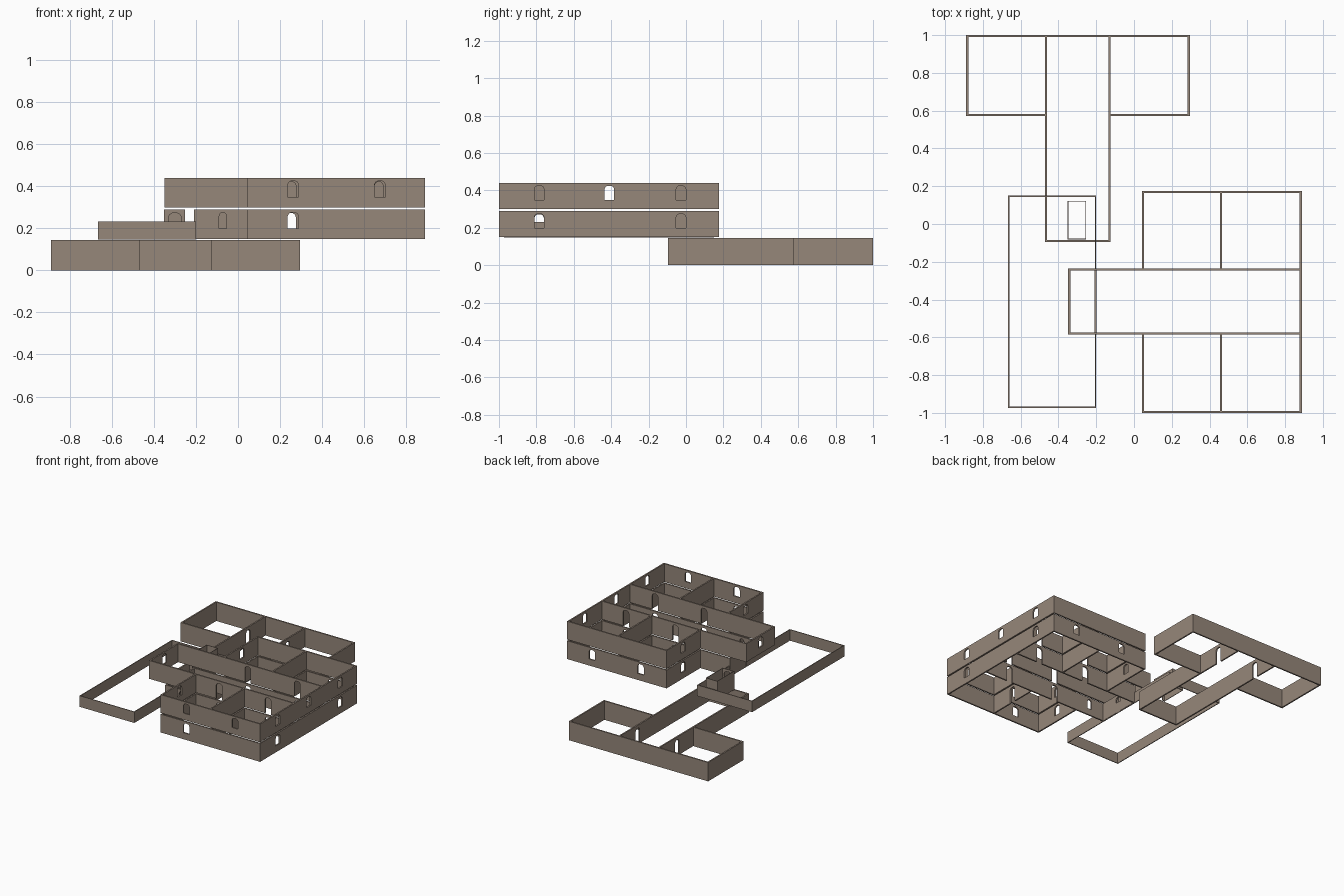
import bpy, bmesh

if "Cube" in bpy.data.objects:
    bpy.data.objects.remove(bpy.data.objects["Cube"])

plaster = bpy.data.materials.new("brown_grey_wall")
plaster.diffuse_color = (0.305, 0.242, 0.195, 1)
plaster.use_nodes = True
plaster.node_tree.nodes["Principled BSDF"].inputs["Base Color"].default_value = plaster.diffuse_color


def opening(c, w, lo, hi):
    """Outline of an arched opening, from bottom left over the top to bottom right."""
    h = w / 2
    r = 0.018
    return [(c - h, lo), (c - h, hi - r), (c - h * 0.8, hi - r * 0.35), (c - h * 0.4, hi),
            (c + h * 0.4, hi), (c + h * 0.8, hi - r * 0.35), (c + h, hi - r), (c + h, lo)]


def wall(bm, axis, at, a, b, z, height, t=0.011, windows=(), doors=()):
    """Wall running along axis from a to b; windows are holes, doors are notches from the floor."""
    a, b = a - t / 2, b + t / 2
    outer = [(a, 0)]
    for c, w, hi in sorted(doors):
        outer += opening(c, w, 0, hi)
    outer += [(b, 0), (b, height), (a, height)]
    loops = [outer] + [opening(*w) for w in windows]

    def place(p):
        u, v = p
        return (u, at - t / 2, z + v) if axis == 'x' else (at - t / 2, u, z + v)

    part = bmesh.new()
    edges = []
    for loop in loops:
        vs = [part.verts.new(place(p)) for p in loop]
        edges += [part.edges.new((vs[i], vs[(i + 1) % len(vs)])) for i in range(len(vs))]
    bmesh.ops.triangle_fill(part, edges=edges, use_beauty=True)
    ext = bmesh.ops.extrude_face_region(part, geom=part.faces[:], use_keep_orig=True)
    moved = [g for g in ext['geom'] if isinstance(g, bmesh.types.BMVert)]
    bmesh.ops.translate(part, verts=moved, vec=(0, t, 0) if axis == 'x' else (t, 0, 0))
    bmesh.ops.recalc_face_normals(part, faces=part.faces[:])
    mesh = bpy.data.meshes.new("part")
    part.to_mesh(mesh)
    part.free()
    bm.from_mesh(mesh)
    bpy.data.meshes.remove(mesh)


def finish(bm, name):
    mesh = bpy.data.meshes.new(name)
    bm.to_mesh(mesh)
    bm.free()
    mesh.materials.append(plaster)
    bpy.context.collection.objects.link(bpy.data.objects.new(name, mesh))


def win(*centres, w=0.052):
    return [(c, w, 0.05, 0.125) for c in centres]


def door(*centres):
    return [(c, 0.05, 0.122) for c in centres]


# Lower T-shaped wing
bm = bmesh.new()
H = 0.145
wall(bm, 'x', 0.995, -0.883, 0.29, 0, H)
wall(bm, 'x', 0.578, -0.883, -0.465, 0, H)
wall(bm, 'x', 0.578, -0.13, 0.29, 0, H)
for x in (-0.883, 0.29):
    wall(bm, 'y', x, 0.578, 0.995, 0, H)
for x in (-0.465, -0.13):
    wall(bm, 'y', x, -0.09, 0.995, 0, H, doors=door(0.78))
wall(bm, 'x', -0.09, -0.465, -0.13, 0, H)
finish(bm, "lower_wing_walls")

# Low terrace wall
bm = bmesh.new()
for y in (-0.97, 0.147):
    wall(bm, 'x', y, -0.663, -0.203, 0.147, 0.085, t=0.006)
for x in (-0.663, -0.203):
    wall(bm, 'y', x, -0.97, 0.147, 0.147, 0.085, t=0.006)
finish(bm, "terrace_wall")

# Stair enclosure on the terrace
bm = bmesh.new()
wall(bm, 'x', -0.08, -0.35, -0.256, 0.147, 0.143, t=0.006, doors=[(-0.30, 0.06, 0.125)])
wall(bm, 'x', 0.12, -0.35, -0.256, 0.147, 0.143, t=0.004)
for x in (-0.35, -0.256):
    wall(bm, 'y', x, -0.08, 0.12, 0.147, 0.143, t=0.004)
finish(bm, "stair_enclosure")

# Two main storeys: central corridor with two rooms on each side
X0, X1, XM = 0.048, 0.883, 0.46
YF, YB, C0, C1 = -0.995, 0.17, -0.58, -0.24
H = 0.14
for upper, z, xl in ((False, 0.15, -0.203), (True, 0.30, -0.343)):
    bm = bmesh.new()
    # outer walls
    wall(bm, 'x', YF, X0, X1, z, H, windows=win(0.262, 0.675) if upper else win(0.262))
    wall(bm, 'x', YB, X0, X1, z, H, windows=[] if upper else win(0.262, 0.675))
    wall(bm, 'y', X1, YF, YB, z, H,
         windows=win(-0.785, -0.41, -0.027) if upper else win(-0.785, -0.027))
    wall(bm, 'y', X0, YF, C0, z, H, windows=win(-0.785))
    wall(bm, 'y', X0, C1, YB, z, H, windows=win(-0.027))
    # corridor walls with room doors
    wall(bm, 'x', C0, xl, X1, z, H, doors=door(0.25, 0.665),
         windows=[] if upper else win(-0.072, w=0.035))
    wall(bm, 'x', C1, xl, X1, z, H, doors=door(0.255, 0.675))
    wall(bm, 'y', xl, C0, C1, z, H, windows=win(-0.41) if upper else [],
         doors=[] if upper else door(-0.41))
    # room partitions
    wall(bm, 'y', XM, YF, C0, z, H, doors=[] if upper else door(-0.785))
    wall(bm, 'y', XM, C1, YB, z, H)
    finish(bm, "upper_storey_walls" if upper else "middle_storey_walls")
